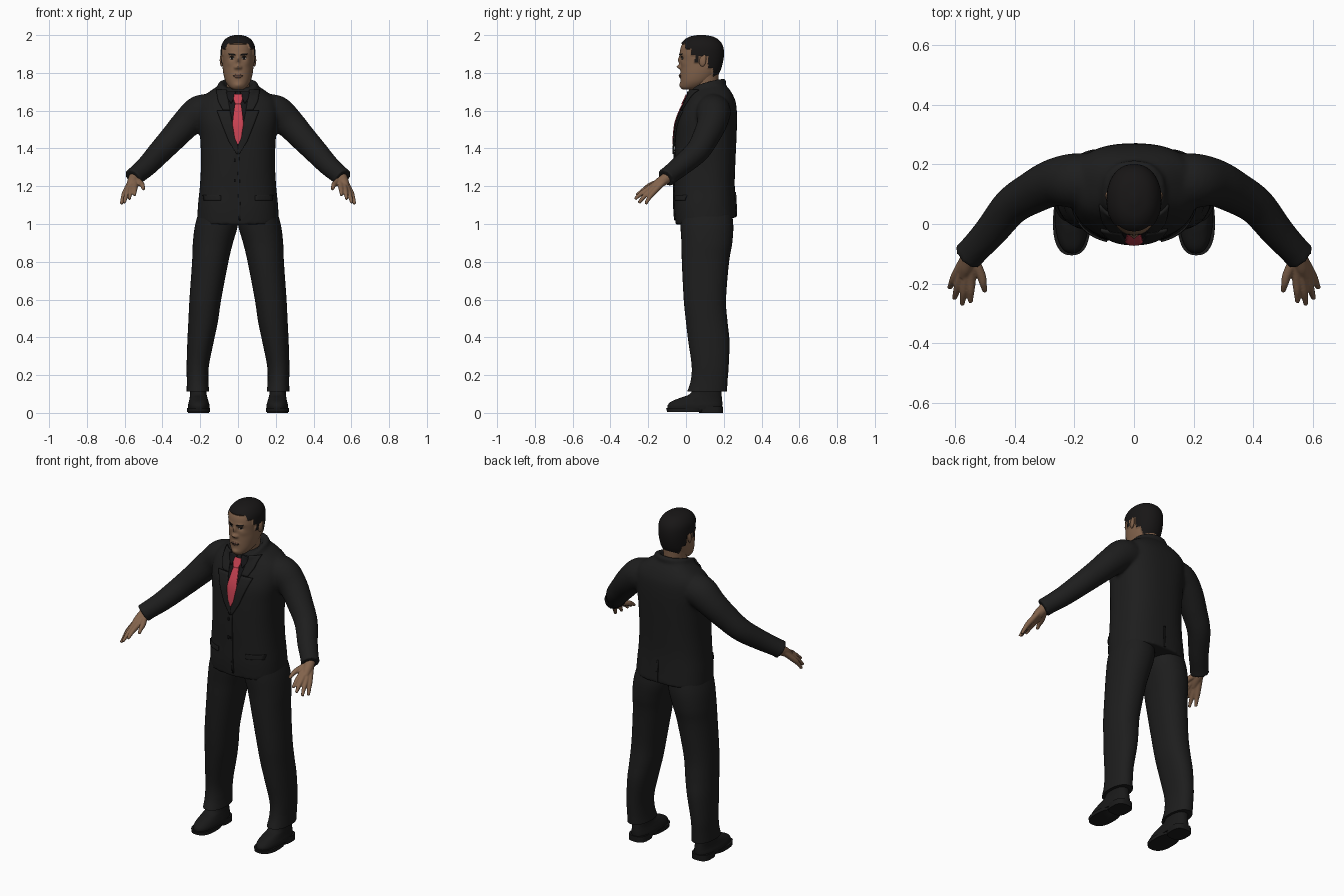
import bpy, bmesh, math
from mathutils import Vector
from mathutils.bvhtree import BVHTree

if "Cube" in bpy.data.objects:
    bpy.data.objects.remove(bpy.data.objects["Cube"])


def material(name, r, g, b):
    m = bpy.data.materials.new(name)
    m.diffuse_color = (r, g, b, 1)
    m.use_nodes = True
    m.node_tree.nodes["Principled BSDF"].inputs["Base Color"].default_value = m.diffuse_color
    return m


SUIT = material("suit black", .0125, .0125, .0125)
SHIRT = material("shirt black", .008, .008, .009)
SHOE = material("shoe black", .010, .010, .010)
HAIR = material("hair black", .009, .008, .008)
SKIN = material("brown skin", .225, .125, .072)
LIP = material("lip brown", .15, .075, .05)
TIE = material("tie red", .58, .055, .085)
EYE = material("eye white", .35, .32, .29)


def spline(rows, steps):
    """Smooth interpolation through rows of numbers."""
    out = []
    for i in range(len(rows) - 1):
        a, b, c, d = (rows[max(0, min(len(rows) - 1, i + k))] for k in (-1, 0, 1, 2))
        for s in range(steps):
            t = s / steps
            out.append([.5 * (2 * q + (r - p) * t + (2 * p - 5 * q + 4 * r - u) * t * t
                              + (3 * q - p - 3 * r + u) * t ** 3)
                        for p, q, r, u in zip(a, b, c, d)])
    out.append(list(rows[-1]))
    return out


def bridge(bm, rings):
    vs = [[bm.verts.new(p) for p in ring] for ring in rings]
    n = len(vs[0])
    for a, b in zip(vs, vs[1:]):
        for i in range(n):
            j = (i + 1) % n
            bm.faces.new((a[i], a[j], b[j], b[i]))
    bm.faces.new(vs[0][::-1])
    bm.faces.new(vs[-1])


def stack(bm, rows, steps=6, seg=40, power=2.3, tilt=0.0):
    """Horizontal oval sections: z, centre x, half width, front y, back y."""
    rings = []
    for z, cx, rx, yf, yb in spline(rows, steps):
        ring = []
        for i in range(seg):
            t = 2 * math.pi * i / seg
            c, s = math.cos(t), math.sin(t)
            dy = math.copysign(abs(s) ** (2 / power), s) * (yb - yf) / 2
            ring.append((cx + math.copysign(abs(c) ** (2 / power), c) * rx,
                         (yf + yb) / 2 + dy, z + tilt * dy))
        rings.append(ring)
    bridge(bm, rings)


def tube(bm, rows, steps=6, seg=24, mirror=1):
    """Round sections along a path: x, y, z, radius."""
    pts = spline(rows, steps)
    rings = []
    for i, (x, y, z, r) in enumerate(pts):
        t = Vector(pts[min(i + 1, len(pts) - 1)][:3]) - Vector(pts[max(i - 1, 0)][:3])
        u = t.cross(Vector((0.1, .3, 1))).normalized()
        v = t.cross(u).normalized()
        ring = []
        for k in range(seg):
            a = 2 * math.pi * k / seg
            p = Vector((x, y, z)) + (u * math.cos(a) + v * math.sin(a)) * r
            ring.append((p.x * mirror, p.y, p.z))
        rings.append(ring)
    bridge(bm, rings)


def finish(bm, name, mats, mirror=False, voxel=0, smooth=4):
    bmesh.ops.recalc_face_normals(bm, faces=bm.faces)
    me = bpy.data.meshes.new(name)
    bm.to_mesh(me)
    bm.free()
    for m in mats:
        me.materials.append(m)
    ob = bpy.data.objects.new(name, me)
    bpy.context.collection.objects.link(ob)
    bpy.ops.object.select_all(action='DESELECT')
    ob.select_set(True)
    bpy.context.view_layer.objects.active = ob
    bpy.ops.object.shade_smooth_by_angle(angle=math.radians(50))
    if voxel:
        m = ob.modifiers.new("blend", 'REMESH')
        m.mode, m.voxel_size, m.use_smooth_shade = 'VOXEL', voxel, True
        s = ob.modifiers.new("soften", 'SMOOTH')
        s.factor, s.iterations = .5, smooth
    if mirror:
        ob.modifiers.new("mirror", 'MIRROR')
    return ob


def surface(ob):
    bpy.context.view_layer.update()
    return BVHTree.FromObject(ob, bpy.context.evaluated_depsgraph_get())


def plate(name, tree, rows, mat, mirror=False, lift=.003, thick=.006, back=False):
    """Thin patch lying on a surface; rows are z, left x, right x."""
    bm = bmesh.new()
    d = -1 if back else 1
    fine = []
    for a, b in zip(rows, rows[1:]):
        fine += [[p + (q - p) * s / 5 for p, q in zip(a, b)] for s in range(5)]
    fine.append(rows[-1])
    grid = []
    for z, xl, xr in fine:
        line = []
        for k in range(7):
            x = xl + (xr - xl) * k / 6
            hit = tree.ray_cast(Vector((x, -d, z)), Vector((0, d, 0)))[0]
            if hit is None:
                hit = tree.find_nearest(Vector((x, 0, z)))[0]
            line.append(bm.verts.new((x, hit.y - d * lift, z)))
        grid.append(line)
    for a, b in zip(grid, grid[1:]):
        for k in range(6):
            bm.faces.new((a[k], a[k + 1], b[k + 1], b[k]))
    ob = finish(bm, name, [mat], mirror)
    s = ob.modifiers.new("thickness", 'SOLIDIFY')
    s.thickness, s.offset = thick, 0


# Jacket: torso, sleeves and turned collar blended together
bm = bmesh.new()
stack(bm, [(1.015, 0, .216, -.055, .268), (1.1, 0, .212, -.062, .262), (1.2, 0, .202, -.062, .258),
           (1.32, 0, .196, -.062, .262), (1.45, 0, .2, -.058, .268), (1.55, 0, .212, -.048, .27),
           (1.62, 0, .212, -.022, .265), (1.665, 0, .195, .002, .25), (1.7, 0, .15, .02, .23),
           (1.73, 0, .105, .04, .205)], seg=56, power=2.5, tilt=.12)
for side in (1, -1):
    tube(bm, [(.12, .14, 1.595, .09), (.2, .145, 1.59, .092), (.27, .138, 1.535, .08),
              (.34, .105, 1.46, .071), (.41, .06, 1.385, .064), (.48, -.025, 1.31, .056),
              (.535, -.085, 1.262, .051), (.556, -.107, 1.243, .053)], mirror=side)
    tube(bm, [(.05, .025, 1.69, .014), (.085, .07, 1.72, .018), (.085, .14, 1.742, .018),
              (.05, .185, 1.75, .018), (-.01, .197, 1.752, .018)], mirror=side)
jacket = finish(bm, "jacket", [SUIT], voxel=.009, smooth=5)
front = surface(jacket)

# Shirt front, lapels, tie and jacket trimmings
plate("shirt_front", front, [(1.41, -.002, .002), (1.55, -.04, .04), (1.7, -.062, .062)], SHIRT, lift=.002)
plate("lapel", front, [(1.37, -.004, .008), (1.44, .004, .05), (1.52, .026, .082), (1.6, .042, .112)],
      SUIT, True, lift=.007, thick=.009)
plate("collar_leaf", front, [(1.602, .042, .08), (1.65, .05, .105), (1.71, .06, .115)],
      SUIT, True, lift=.007, thick=.009)
plate("tie", front, [(1.42, -.002, .002), (1.455, -.017, .017), (1.53, -.03, .03), (1.6, -.022, .022),
                     (1.64, -.015, .015)], TIE, lift=.01, thick=.009)
plate("tie_knot", front, [(1.635, -.015, .015), (1.66, -.024, .024), (1.685, -.02, .02)],
      TIE, lift=.015, thick=.009)
plate("shirt_collar_point", front, [(1.64, .034, .038), (1.665, .022, .055), (1.7, .012, .062)],
      SHIRT, True, lift=.01, thick=.008)
plate("pocket_flap", front, [(1.125, .09, .18), (1.152, .09, .185)], SUIT, True, lift=.004)
plate("front_edge", front, [(1.02, .004, .014), (1.2, .0, .01), (1.38, -.004, .006)], SUIT)
plate("back_vent", front, [(1.01, .0, .012), (1.17, .0, .008)], SUIT, back=True)
for z in (1.23, 1.34):
    plate("button", front, [(z - .008, -.022, -.012), (z + .008, -.022, -.012)], SHIRT, lift=.005)

# Trousers
bm = bmesh.new()
stack(bm, [(1.1, .1, .095, -.03, .235), (1.0, .113, .113, -.03, .25), (.9, .133, .106, -.024, .245),
           (.8, .147, .096, -.022, .228), (.6, .173, .084, -.012, .212), (.48, .185, .078, .0, .22),
           (.38, .198, .07, .012, .23), (.25, .213, .059, .03, .226), (.17, .214, .057, .025, .22),
           (.112, .212, .06, .006, .217)], power=2.2)
finish(bm, "trousers", [SUIT], True)

# Shoes: upper, sole and heel
bm = bmesh.new()
stack(bm, [(.018, .208, .056, -.097, .19), (.04, .208, .057, -.097, .192), (.06, .208, .052, -.078, .192),
           (.08, .209, .047, -.03, .19), (.1, .21, .044, .02, .188), (.15, .212, .042, .05, .185)], power=2.4)
finish(bm, "shoe_upper", [SHOE], True)
bm = bmesh.new()
stack(bm, [(.006, .209, .062, -.1, .1), (.026, .209, .062, -.105, .12)], 1, power=2.5)
stack(bm, [(0, .209, .055, .07, .195), (.034, .209, .054, .06, .196)], 1, power=2.8)
finish(bm, "shoe_sole", [SHOE], True)

# Hands: four fingers and a thumb fanning from the wrist
bm = bmesh.new()
tube(bm, [(.54, -.085, 1.26, .03), (.553, -.112, 1.237, .029), (.562, -.145, 1.215, .026),
          (.57, -.175, 1.193, .018)])
for base, knuckle, tip in (((.543, -.12), (.545, -.187, 1.197), (.548, -.262, 1.152)),
                           ((.55, -.12), (.565, -.195, 1.187), (.576, -.27, 1.132)),
                           ((.557, -.115), (.583, -.188, 1.175), (.602, -.25, 1.112)),
                           ((.563, -.11), (.597, -.172, 1.168), (.618, -.214, 1.106)),
                           ((.537, -.115), (.512, -.172, 1.212), (.499, -.226, 1.182))):
    mid = [(a * .5 + b * .5) for a, b in zip(knuckle, tip)]
    tube(bm, [(*base, 1.233, .017), (*knuckle, .0155), (mid[0], mid[1], mid[2] + .005, .0125),
              (*tip, .008)], seg=14)
finish(bm, "hand", [SKIN], True, voxel=.004, smooth=3)

# Neck and shirt collar band
bm = bmesh.new()
stack(bm, [(1.64, 0, .06, .045, .17), (1.72, 0, .06, .035, .17), (1.82, 0, .068, .03, .175)], power=2)
finish(bm, "neck", [SKIN])
bm = bmesh.new()
stack(bm, [(1.65, 0, .078, .012, .19), (1.7, 0, .069, .02, .182), (1.722, 0, .066, .025, .178)],
      power=2, tilt=.3)
finish(bm, "shirt_collar_band", [SHIRT])

# Head: oval stack with brow, sockets, nose, mouth and chin shaped on the front
bm = bmesh.new()
stack(bm, [(1.712, 0, .026, -.018, .05), (1.725, 0, .046, -.027, .09), (1.755, 0, .066, -.029, .135),
           (1.8, 0, .078, -.029, .17), (1.85, 0, .083, -.029, .188), (1.9, 0, .086, -.033, .195),
           (1.94, 0, .083, -.026, .19), (1.968, 0, .069, -.008, .172), (1.986, 0, .046, .022, .142),
           (1.995, 0, .012, .065, .095)], steps=9, seg=128, power=2.15)
FEATURES = [(0, 1.866, .009, .02, -.012), (0, 1.832, .011, .011, -.02), (.014, 1.828, .007, .008, -.009),
            (.032, 1.878, .014, .01, .008), (.03, 1.9, .022, .007, -.004), (0, 1.785, .02, .01, -.007),
            (0, 1.735, .02, .013, -.007), (.048, 1.85, .018, .015, -.003)]
for v in bm.verts:
    if v.co.y < .05:
        x, z = abs(v.co.x), v.co.z
        v.co.y += sum(h * math.exp(-((x - cx) / sx) ** 2 - ((z - cz) / sz) ** 2)
                      for cx, cz, sx, sz, h in FEATURES)


def hairline(y):
    for limit, z in ((.0, 1.953), (.03, 1.93), (.048, 1.895), (.066, 1.855), (.115, 1.892), (.14, 1.83)):
        if y < limit:
            return z
    return 1.785


bmesh.ops.recalc_face_normals(bm, faces=bm.faces)
bm.normal_update()
raised = set()
for f in bm.faces:
    c = f.calc_center_median()
    if c.z > hairline(c.y):
        f.material_index = 1
        raised.update(f.verts)
for v, n in [(v, v.normal.copy()) for v in raised]:
    v.co += n * .006
head = finish(bm, "head", [SKIN, HAIR])
face = surface(head)

# Face details
plate("eyebrow", face, [(1.892, .014, .02), (1.897, .012, .05), (1.903, .03, .048)], HAIR, True, .001, .003)
plate("eye", face, [(1.872, .028, .038), (1.877, .02, .045), (1.882, .026, .038)], EYE, True, .001, .002)
plate("iris", face, [(1.872, .03, .035), (1.877, .027, .038), (1.882, .03, .035)], HAIR, True, .002, .002)
plate("eyelid_line", face, [(1.881, .019, .046), (1.885, .024, .042)], HAIR, True, .002, .002)
plate("lips", face, [(1.774, -.012, .012), (1.784, -.026, .026), (1.794, -.01, .01)], LIP, False, .001, .002)
plate("mouth_line", face, [(1.7835, -.026, .026), (1.786, -.025, .025)], HAIR, False, .002, .002)

# Ears
bm = bmesh.new()
bmesh.ops.create_uvsphere(bm, u_segments=20, v_segments=14, radius=1)
for v in bm.verts:
    x, y, z = v.co
    v.co = (.086 + x * .01 + y * .004, .088 + y * .019 + z * .004, 1.866 + z * .032 + y * z * .006)
finish(bm, "ear", [SKIN], True)
